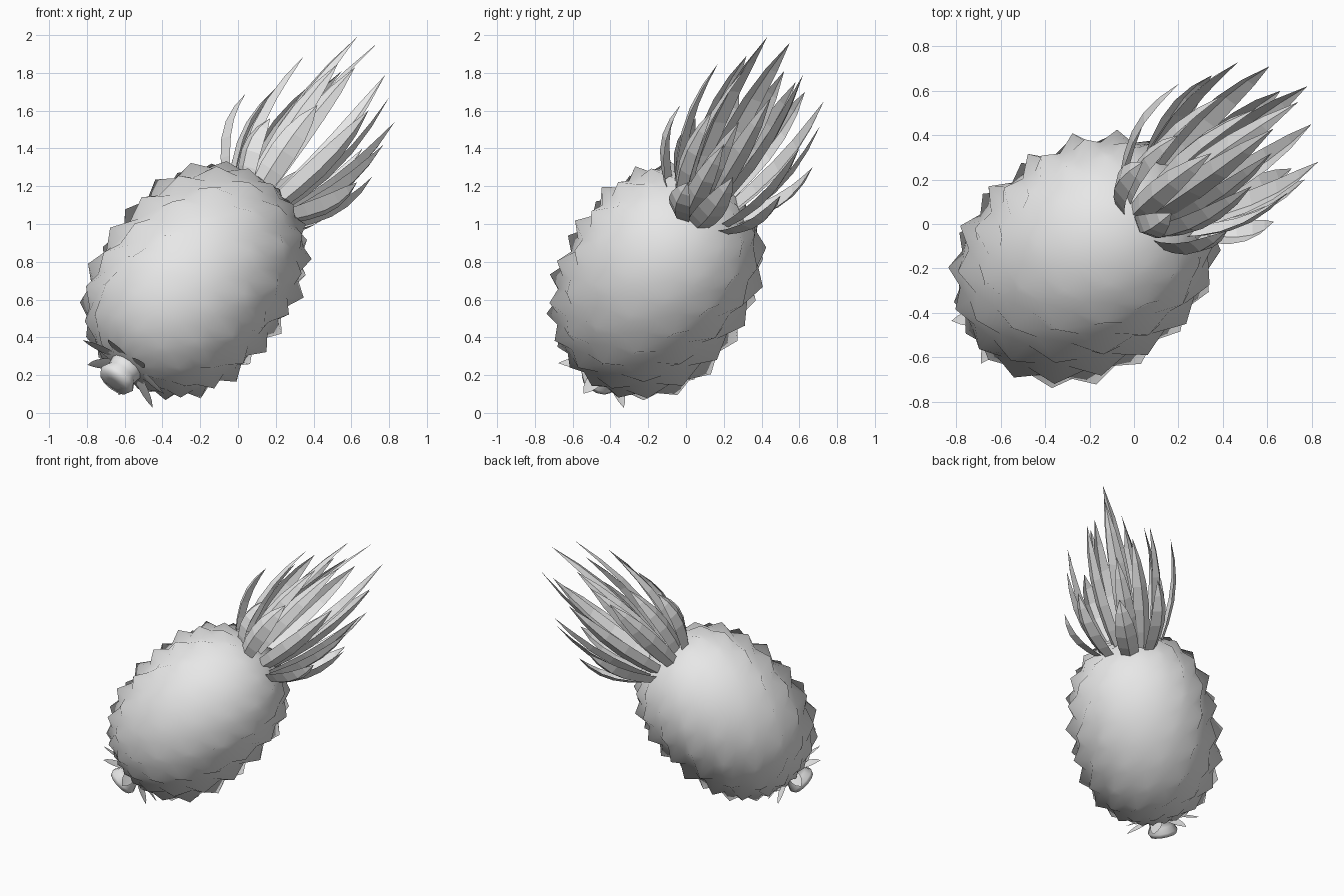
import bpy
from math import sin, cos, pi, tau, atan2
from mathutils import Vector, Matrix

if "Cube" in bpy.data.objects:
    bpy.data.objects.remove(bpy.data.objects["Cube"], do_unlink=True)

# Single plain grey
grey = bpy.data.materials.new("plain_grey")
grey.use_nodes = True
colour = (0.8, 0.8, 0.8, 1)
grey.diffuse_color = colour
grey.node_tree.nodes["Principled BSDF"].inputs["Base Color"].default_value = colour

# The whole fruit leans along one axis
axis = Vector((0.57, 0.41, 0.71)).normalized()
PLACE = Matrix.Translation((-0.223, -0.157, 0.70)) @ axis.to_track_quat('Z', 'Y').to_matrix().to_4x4()


def make(name, verts, faces, smooth=False):
    mesh = bpy.data.meshes.new(name)
    mesh.from_pydata(verts, [], faces)
    mesh.materials.append(grey)
    for p in mesh.polygons:
        p.use_smooth = smooth
    obj = bpy.data.objects.new(name, mesh)
    obj.matrix_world = PLACE
    bpy.context.collection.objects.link(obj)
    return obj


def polar(r, a, h):
    return Vector((r * cos(a), r * sin(a), h))


def lathe(rings, n):
    """Quads between rings of n vertices, with both ends closed."""
    faces = [(i * n + j, i * n + (j + 1) % n, (i + 1) * n + (j + 1) % n, (i + 1) * n + j)
             for i in range(rings - 1) for j in range(n)]
    faces.append(tuple(reversed(range(n))))
    faces.append(tuple(range((rings - 1) * n, rings * n)))
    return faces


# Body: barrel with staggered pointed scales, shaded as one soft surface
HALF, RADIUS, ROWS, SIDES = 0.655, 0.49, 22, 26
verts, normals = [], []
for i in range(1, ROWS):
    phi = pi * i / ROWS
    t = -HALF * cos(phi)
    r = RADIUS * (1 - abs(t / HALF) ** 2.6) ** 0.45
    for j in range(SIDES):
        peak = i % 2 == 0 and (j + i // 2) % 2 == 0
        bump = (0.045 if peak else -0.02) * sin(phi)
        a = tau * j / SIDES
        slope = polar(sin(phi) / RADIUS, a, -cos(phi) / HALF).normalized()
        verts.append(polar(r, a, t) + slope * bump)
        normals.append(slope)
body = make("fruit_body", verts, lathe(ROWS - 1, SIDES), True)
body.data.normals_split_custom_set_from_vertices(normals)


# Leaf: folded blade that bulges outward and narrows to a point
def leaf(angle, base, tip, bulge, width, steps=5):
    verts, faces = [], []
    for k in range(steps):
        s = k / steps
        r = base[0] + (tip[0] - base[0]) * s + bulge * sin(pi * s)
        h = base[1] + (tip[1] - base[1]) * s
        w = width * (0.55 + 1.5 * s) * (1 - s) ** 0.9
        side = Vector((-sin(angle), cos(angle), 0))
        mid = polar(r, angle, h)
        verts += [mid - side * w, mid + polar(0.45 * w, angle, -0.2 * w), mid + side * w]
    verts.append(polar(tip[0], angle, tip[1]))
    for k in range(steps - 1):
        b = 3 * k
        faces += [(b, b + 1, b + 4, b + 3), (b + 1, b + 2, b + 5, b + 4)]
    b = 3 * (steps - 1)
    faces += [(b, b + 1, b + 3), (b + 1, b + 2, b + 3)]
    return verts, faces


# Crown: each leaf grows from the neck to its own tip
tips = [
    (0.63, 0.43, 1.99), (0.74, 0.55, 1.96), (0.78, 0.62, 1.79), (0.47, 0.73, 1.65),
    (0.61, 0.71, 1.52), (0.83, 0.28, 1.54), (0.71, 0.25, 1.25), (0.63, 0.01, 1.22),
    (0.04, 0.28, 1.69), (0.42, -0.03, 1.63), (0.53, 0.17, 1.85), (0.35, 0.32, 1.89),
    (0.2, 0.63, 1.7), (0.35, 0.67, 1.3), (0.8, 0.45, 1.67), (0.77, 0.2, 1.42),
    (0.66, 0.6, 1.4), (0.55, 0.5, 1.15), (0.55, 0.52, 1.81), (0.62, 0.32, 1.83),
    (0.17, 0.05, 1.56), (0.4, 0.58, 1.75), (0.2, 0.4, 1.72), (0.69, 0.14, 1.6),
]
for n, point in enumerate(tips):
    tip = PLACE.inverted() @ Vector(point)
    reach = tip.xy.length
    low = tip.z < 1.15
    base = (min(0.2, 0.5 * reach), 0.57)
    make(f"crown_leaf_{n + 1}", *leaf(atan2(tip.y, tip.x), base, (reach, tip.z),
                                     0.05, 0.1 if low else 0.085))

# Stem: short flared stub under the body
profile = [(0.13, -0.58), (0.09, -0.65), (0.085, -0.69), (0.105, -0.73), (0.09, -0.76), (0.04, -0.765)]
stem_verts = [polar(r, tau * j / 12, h) for r, h in reversed(profile) for j in range(12)]
make("stem", stem_verts, lathe(len(profile), 12), True)

# Small bracts around the stem
for n in range(7):
    make(f"bract_{n + 1}", *leaf(0.2 + tau * n / 7, (0.08, -0.63), (0.27, -0.68), 0, 0.055), True)
